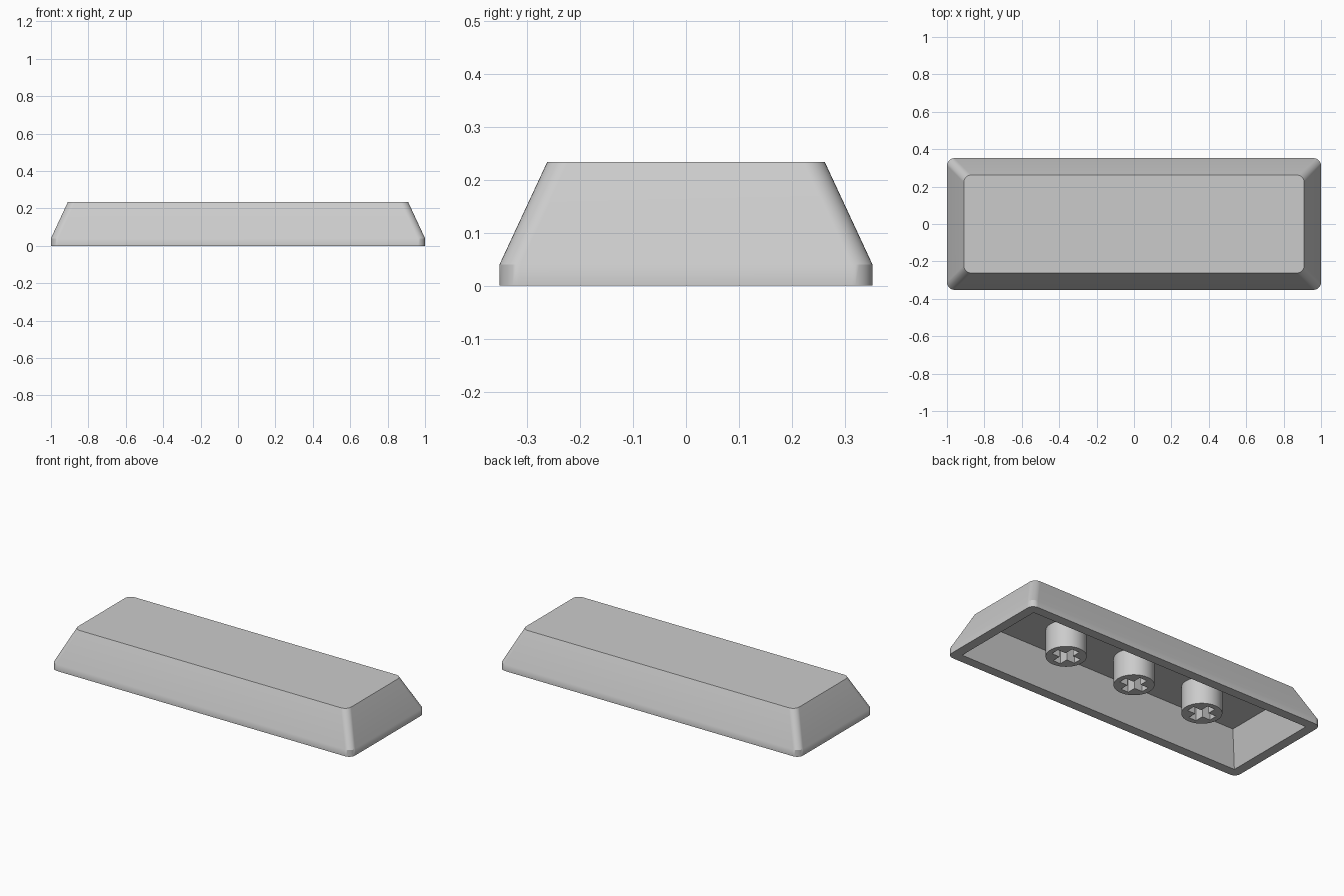
import bpy, bmesh
from math import cos, sin, pi, radians

cube = bpy.data.objects.get("Cube")
if cube:
    bpy.data.objects.remove(cube, do_unlink=True)

# Overall sizes
HALF_X, HALF_Y, HEIGHT = 1.0, 0.352, 0.2335
TAPER, SKIRT, CORNER = 0.09, 0.04, 0.04
WALL, CEILING, CAVITY_TAPER = 0.057, 0.196, 0.063
STEM_R, STEM_Z, STEM_GAP = 0.109, 0.037, 0.47
SLOT_LONG, SLOT_THIN = 0.078, 0.025

grey = bpy.data.materials.new("light_grey_plastic")
grey.use_nodes = True
grey.diffuse_color = (0.6, 0.6, 0.6, 1)
grey.node_tree.nodes["Principled BSDF"].inputs["Base Color"].default_value = (0.6, 0.6, 0.6, 1)


def rectangle(hx, hy):
    return [(hx, hy), (-hx, hy), (-hx, -hy), (hx, -hy)]


def rounded_rectangle(hx, hy, r, steps=8):
    points = []
    for i, (cx, cy) in enumerate(rectangle(hx - r, hy - r)):
        for s in range(steps + 1):
            a = (i + s / steps) * pi / 2
            points.append((cx + r * cos(a), cy + r * sin(a)))
    return points


def circle(r, sides=48):
    return [(r * cos(2 * pi * i / sides), r * sin(2 * pi * i / sides)) for i in range(sides)]


def cross(long, thin):
    points = []
    for c, s in ((1, 0), (0, 1), (-1, 0), (0, -1)):
        for x, y in ((long, -thin), (long, thin), (thin, thin)):
            points.append((c * x - s * y, s * x + c * y))
    return points


def ring(bm, points, z):
    return [bm.verts.new((x, y, z)) for x, y in points]


def wall(bm, lower, upper):
    n = len(lower)
    for i in range(n):
        j = (i + 1) % n
        bm.faces.new((lower[i], lower[j], upper[j], upper[i]))


def flat_rim(bm, outer, inner):
    # Fill the flat area between two closed loops
    edges = []
    for loop in (outer, inner):
        for i, v in enumerate(loop):
            w = loop[(i + 1) % len(loop)]
            edges.append(bm.edges.get((v, w)) or bm.edges.new((v, w)))
    bmesh.ops.triangle_fill(bm, edges=edges, use_beauty=True)


def finish(bm, name, location=(0, 0, 0)):
    bmesh.ops.recalc_face_normals(bm, faces=bm.faces)
    mesh = bpy.data.meshes.new(name)
    bm.to_mesh(mesh)
    bm.free()
    mesh.materials.append(grey)
    obj = bpy.data.objects.new(name, mesh)
    obj.location = location
    bpy.context.collection.objects.link(obj)
    bpy.ops.object.select_all(action="DESELECT")
    obj.select_set(True)
    bpy.context.view_layer.objects.active = obj
    bpy.ops.object.shade_smooth_by_angle(angle=radians(30))
    return obj


# Hollow cap: short upright skirt, sloped sides, flat top, tapered cavity
bm = bmesh.new()
base = rounded_rectangle(HALF_X, HALF_Y, CORNER)
foot = ring(bm, base, 0)
shoulder = ring(bm, base, SKIRT)
top = ring(bm, rounded_rectangle(HALF_X - TAPER, HALF_Y - TAPER, CORNER), HEIGHT)
inner_x, inner_y = HALF_X - WALL, HALF_Y - WALL
mouth = ring(bm, rectangle(inner_x, inner_y), 0)
roof = ring(bm, rectangle(inner_x - CAVITY_TAPER, inner_y - CAVITY_TAPER), CEILING)
wall(bm, foot, shoulder)
wall(bm, shoulder, top)
bm.faces.new(top)
wall(bm, mouth, roof)
bm.faces.new(roof)
flat_rim(bm, foot, mouth)
shell = finish(bm, "cap_shell")

# Keep the large sloped sides evenly shaded
weighted = shell.modifiers.new("weighted_normals", "WEIGHTED_NORMAL")
weighted.keep_sharp = True

# Three mounting stems with cross-shaped sockets
for side, name in ((-1, "right_stem"), (0, "middle_stem"), (1, "left_stem")):
    bm = bmesh.new()
    loops = []
    for outline in (circle(STEM_R), cross(SLOT_LONG, SLOT_THIN)):
        low = ring(bm, outline, STEM_Z)
        high = ring(bm, outline, CEILING + 0.01)
        wall(bm, low, high)
        loops.append((low, high))
    for outer, inner in zip(*loops):
        flat_rim(bm, outer, inner)
    finish(bm, name, (side * STEM_GAP, 0, 0))
